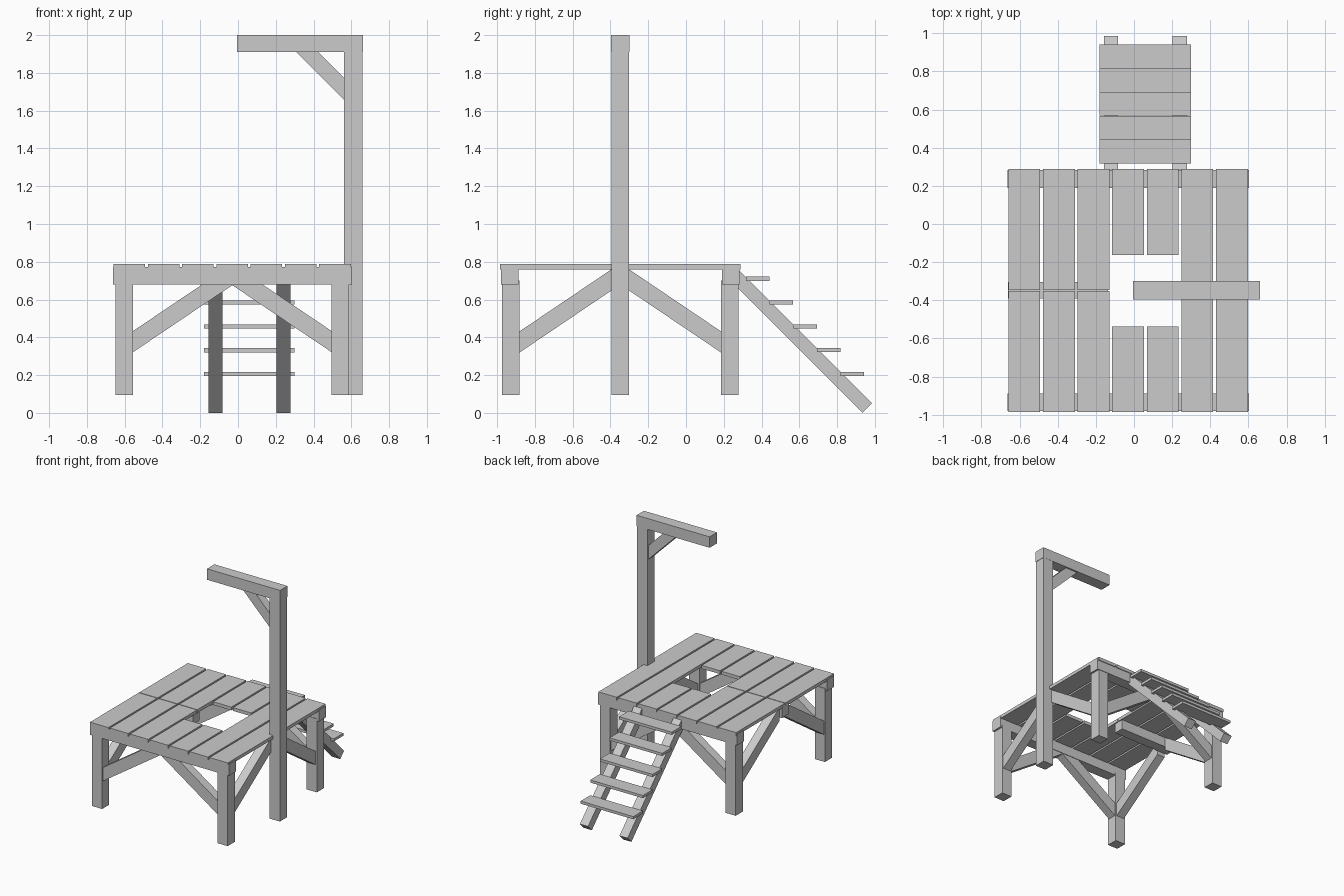
import bpy

if "Cube" in bpy.data.objects:
    bpy.data.objects.remove(bpy.data.objects["Cube"])

YC = -0.348   # platform centre in y
XC = -0.03    # platform centre in x


def mesh(name, verts, faces):
    me = bpy.data.meshes.new(name)
    me.from_pydata(verts, [], faces)
    ob = bpy.data.objects.new(name, me)
    bpy.context.collection.objects.link(ob)
    return ob


def prism(name, profile, axis, a, b):
    """Extrude a counter-clockwise (u, z) profile along x or y from a to b."""
    n = len(profile)
    area = sum(profile[i][0] * profile[(i + 1) % n][1] - profile[(i + 1) % n][0] * profile[i][1]
               for i in range(n))
    if (area < 0) != (axis == 'y'):
        profile = profile[::-1]
    place = (lambda u, z, t: (t, u, z)) if axis == 'x' else (lambda u, z, t: (u, t, z))
    verts = [place(u, z, t) for t in (a, b) for u, z in profile]
    faces = [tuple(reversed(range(n))), tuple(range(n, 2 * n))]
    faces += [(i, (i + 1) % n, n + (i + 1) % n, n + i) for i in range(n)]
    return mesh(name, verts, faces)


def box(name, x0, x1, y0, y1, z0, z1):
    return prism(name, [(y0, z0), (y1, z0), (y1, z1), (y0, z1)], 'x', x0, x1)


# Deck planks: three split on the left, two cut by the hatch, two full length
Y0, Y1 = -0.985, 0.288
for i in range(7):
    x = -0.659 + i * 0.1815
    if i < 3:
        spans = [(Y0, YC - 0.003), (YC + 0.003, Y1)]
    elif i < 5:
        spans = [(Y0, -0.537), (-0.162, Y1)]
    else:
        spans = [(Y0, Y1)]
    for a, b in spans:
        box("deck_plank", x, x + 0.167, a, b, 0.76, 0.787)

# Beams under the deck
for name, y in (("front_beam", -0.934), ("back_beam", 0.236)):
    box(name, -0.663, 0.603, y - 0.046, y + 0.046, 0.68, 0.773)
box("middle_beam", -0.66, -0.137, YC - 0.043, YC + 0.043, 0.68, 0.773)

# Legs
for sx in (-1, 1):
    for sy in (-1, 1):
        x, y = XC + sx * 0.572, YC + sy * 0.58
        box("leg", x - 0.046, x + 0.046, y - 0.046, y + 0.046, 0.095, 0.70)

# Diagonal braces rising from each leg towards the middle of each side
K = 0.674
for s in (-1, 1):
    for t in (-1, 1):
        # front and back sides, ending inside the beam
        p = [(XC + s * d, z) for d, z in
             ((0.535, 0.315), (0.535, 0.427), (0.13, 0.70), (0.0, 0.70), (0.0, 0.676))]
        y = YC + t * 0.58
        prism("cross_brace", p, 'y', y - 0.036, y + 0.036)
        # left and right sides, ending at the post or middle beam
        p = [(YC + s * d, z) for d, z in
             ((0.54, 0.315), (0.54, 0.427), (0.045, 0.761), (0.045, 0.649))]
        x = XC + t * 0.572
        prism("side_brace", p, 'x', x - 0.036, x + 0.036)

# Tall post, overhead arm and its corner brace
box("post", 0.562, 0.658, YC - 0.047, YC + 0.047, 0.095, 1.912)
box("overhead_arm", -0.005, 0.661, YC - 0.048, YC + 0.048, 1.91, 2.0)
prism("arm_brace", [(0.565, 1.655), (0.565, 1.77), (0.423, 1.912), (0.308, 1.912)],
      'y', YC - 0.035, YC + 0.035)

# Stair rails
for x in (-0.12, 0.24):
    prism("stair_rail", [(0.935, 0.0), (0.985, 0.05), (0.28, 0.755), (0.23, 0.705)],
          'x', x - 0.037, x + 0.037)

# Stair treads
for i in range(5):
    y, z = 0.318 + i * 0.125, 0.699 - i * 0.126
    box("stair_tread", -0.18, 0.30, y, y + 0.1245, z, z + 0.022)
